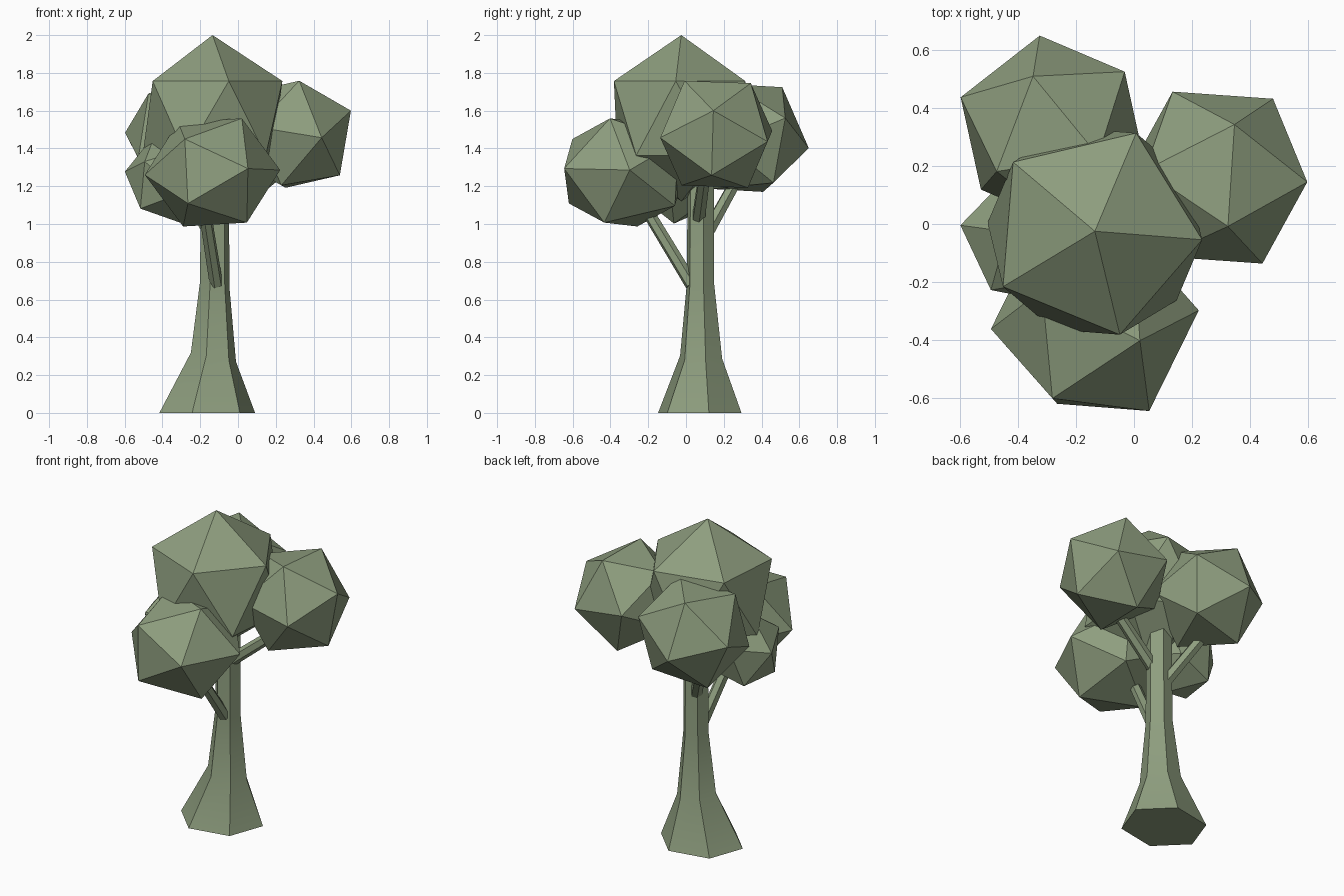
import bpy, bmesh, math
from mathutils import Vector, Matrix

if "Cube" in bpy.data.objects:
    bpy.data.objects.remove(bpy.data.objects["Cube"])

green = bpy.data.materials.new("sage_green")
green.diffuse_color = (0.27, 0.34, 0.21, 1)
green.use_nodes = True
green.node_tree.nodes["Principled BSDF"].inputs["Base Color"].default_value = green.diffuse_color


def finish(name, bm):
    bmesh.ops.recalc_face_normals(bm, faces=bm.faces)
    mesh = bpy.data.meshes.new(name)
    bm.to_mesh(mesh)
    bm.free()
    mesh.materials.append(green)
    ob = bpy.data.objects.new(name, mesh)
    bpy.context.collection.objects.link(ob)
    return ob


def basis(pole, side):
    """Axes with z along pole and x leaning towards side."""
    z = Vector(pole).normalized()
    x = Vector(side)
    x = (x - z * x.dot(z)).normalized()
    return Matrix((x, z.cross(x), z)).transposed()


def leaf_clump(name, centre, radii, pole, neighbour):
    """Icosahedron turned so one corner points at pole, the next at neighbour."""
    bm = bmesh.new()
    bmesh.ops.create_icosphere(bm, subdivisions=1, radius=1)
    ring = next(v.co.copy() for v in bm.verts if 0.1 < v.co.z < 0.9)
    turn = basis(pole, neighbour) @ basis((0, 0, 1), ring).transposed()
    for v in bm.verts:
        p = turn @ v.co.normalized()
        v.co = Vector(centre) + Vector(a * r for a, r in zip(p, radii))
    finish(name, bm)


def branch(name, start, end, r1, r2):
    a, b = Vector(start), Vector(end)
    bm = bmesh.new()
    bmesh.ops.create_cone(bm, cap_ends=True, segments=6, radius1=r1, radius2=r2,
                          depth=(b - a).length)
    turn = (b - a).to_track_quat('Z', 'Y').to_matrix().to_4x4()
    bmesh.ops.transform(bm, verts=bm.verts,
                        matrix=Matrix.Translation((a + b) / 2) @ turn)
    finish(name, bm)


# Trunk: six-sided loft, (x, y, z, radius x, radius y, tilt along x)
rings = [(-0.163, 0.073, 0.00, 0.259, 0.232, 0.0),
         (-0.13, 0.08, 0.295, 0.122, 0.117, -0.2),
         (-0.123, 0.077, 0.685, 0.079, 0.076, -0.2),
         (-0.123, 0.078, 1.40, 0.077, 0.072, 0.0)]
bm = bmesh.new()
loops = []
for x, y, z, rx, ry, tilt in rings:
    loop = []
    for i in range(6):
        a = math.radians(12 + 60 * i)
        dx = rx * math.cos(a)
        loop.append(bm.verts.new((x + dx, y + ry * math.sin(a), z + tilt * dx)))
    loops.append(loop)
for lo, hi in zip(loops, loops[1:]):
    for i in range(6):
        j = (i + 1) % 6
        bm.faces.new((lo[i], lo[j], hi[j], hi[i]))
bm.faces.new(loops[0][::-1])
bm.faces.new(loops[-1])
trunk = finish("trunk", bm)
# Soft blend along the flare, crisp edges between the six sides
bpy.context.view_layer.objects.active = trunk
trunk.select_set(True)
bpy.ops.object.shade_smooth_by_angle(angle=math.radians(32))

# Branches
branch("front_branch", (-0.115, 0.03, 0.68), (-0.19, -0.26, 1.16), 0.036, 0.032)
branch("right_branch", (-0.10, 0.065, 1.02), (0.22, 0.10, 1.28), 0.037, 0.033)
branch("back_branch", (-0.14, 0.10, 0.93), (-0.34, 0.31, 1.31), 0.036, 0.032)

# Foliage: centre, radii, one corner direction, a neighbouring corner direction
leaf_clump("top_foliage", (-0.135, -0.025, 1.56), (0.415, 0.41, 0.44),
           (0, 0, 1), (1, -0.08, 0.5))
leaf_clump("front_foliage", (-0.135, -0.33, 1.273), (0.36, 0.37, 0.325),
           (0.205, -0.335, 0.025), (0.345, 0.0, 0.015))
leaf_clump("right_foliage", (0.288, 0.16, 1.475), (0.335, 0.335, 0.33),
           (0.305, -0.015, 0.125), (0.065, 0.185, 0.28))
leaf_clump("back_foliage", (-0.28, 0.322, 1.455), (0.34, 0.335, 0.335),
           (-0.07, 0.195, 0.28), (-0.315, 0.12, 0.035))
leaf_clump("left_foliage", (-0.365, -0.045, 1.24), (0.24, 0.24, 0.25),
           (-0.23, 0.04, 0.035), (-0.08, 0.02, 0.225))
